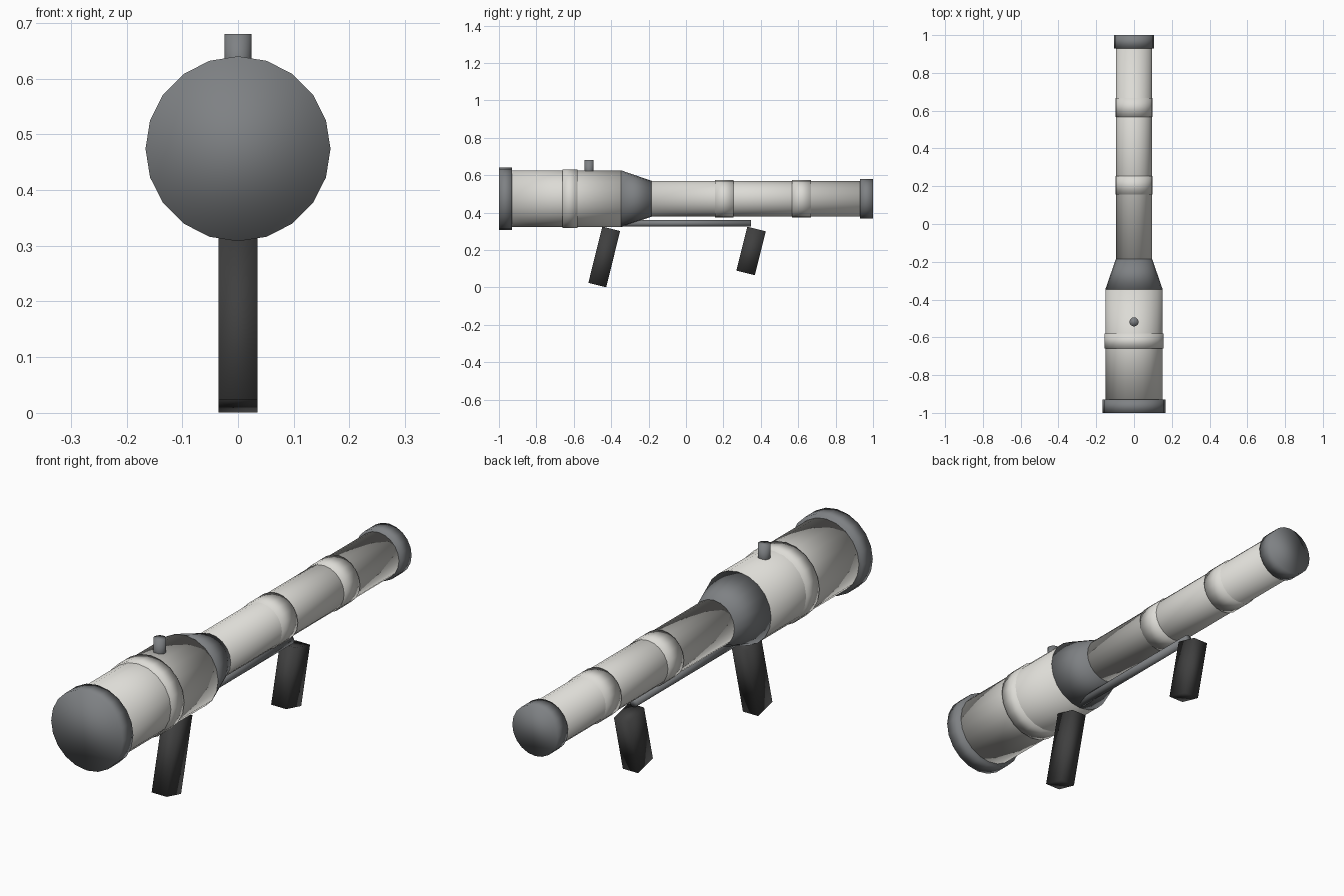
import bpy
import math

cube = bpy.data.objects.get("Cube")
if cube:
    bpy.data.objects.remove(cube, do_unlink=True)

AXIS_Z = 0.474


def material(name, r, g, b):
    m = bpy.data.materials.new(name)
    m.use_nodes = True
    m.diffuse_color = (r, g, b, 1)
    bsdf = next(n for n in m.node_tree.nodes if n.type == 'BSDF_PRINCIPLED')
    bsdf.inputs["Base Color"].default_value = (r, g, b, 1)
    return m


light = material("pale grey", 0.72, 0.71, 0.67)
grey = material("steel grey", 0.21, 0.22, 0.23)
dark = material("dark grip", 0.05, 0.05, 0.05)


def finish(name, mat):
    ob = bpy.context.object
    ob.name = name
    ob.data.materials.append(mat)
    bpy.ops.object.transform_apply(location=False, rotation=True, scale=True)
    bpy.ops.object.shade_smooth()
    return ob


def barrel_part(name, y0, y1, r0, r1, mat, z=AXIS_Z, sides=20):
    """Closed round section lying along y, radius r0 at y0 and r1 at y1."""
    bpy.ops.mesh.primitive_cone_add(
        vertices=sides, radius1=r1, radius2=r0, depth=y1 - y0,
        location=(0, (y0 + y1) / 2, z), rotation=(math.pi / 2, 0, 0))
    return finish(name, mat)


def grip(name, y, z, depth, length):
    """Box handle leaning back at the top."""
    bpy.ops.mesh.primitive_cube_add(
        size=1, location=(0, y, z), rotation=(math.radians(-14), 0, 0))
    bpy.context.object.scale = (0.07, depth, length)
    return finish(name, dark)


# Wide front chamber with its cap and band
barrel_part("front_tube", -0.94, -0.345, 0.151, 0.151, light)
barrel_part("front_cap", -1.0, -0.93, 0.166, 0.166, grey)
barrel_part("front_band", -0.66, -0.58, 0.157, 0.157, light)

# Taper down to the narrow rear tube
barrel_part("taper", -0.347, -0.185, 0.152, 0.096, grey)
barrel_part("rear_tube", -0.19, 0.94, 0.095, 0.095, light)
barrel_part("rear_cap", 0.93, 1.0, 0.105, 0.105, grey)
for i, y in enumerate((0.205, 0.617)):
    barrel_part(f"rear_band_{i + 1}", y - 0.05, y + 0.05, 0.099, 0.099, light)

# Rail under the barrel
barrel_part("under_rail", -0.4, 0.347, 0.018, 0.018, grey, z=0.343)

# Sight post on top
bpy.ops.mesh.primitive_cylinder_add(
    vertices=20, radius=0.024, depth=0.1, location=(0, -0.518, 0.63))
finish("sight_post", grey)

# Two leaning grips
grip("front_grip", -0.437, 0.163, 0.098, 0.31)
grip("rear_grip", 0.348, 0.195, 0.102, 0.242)
